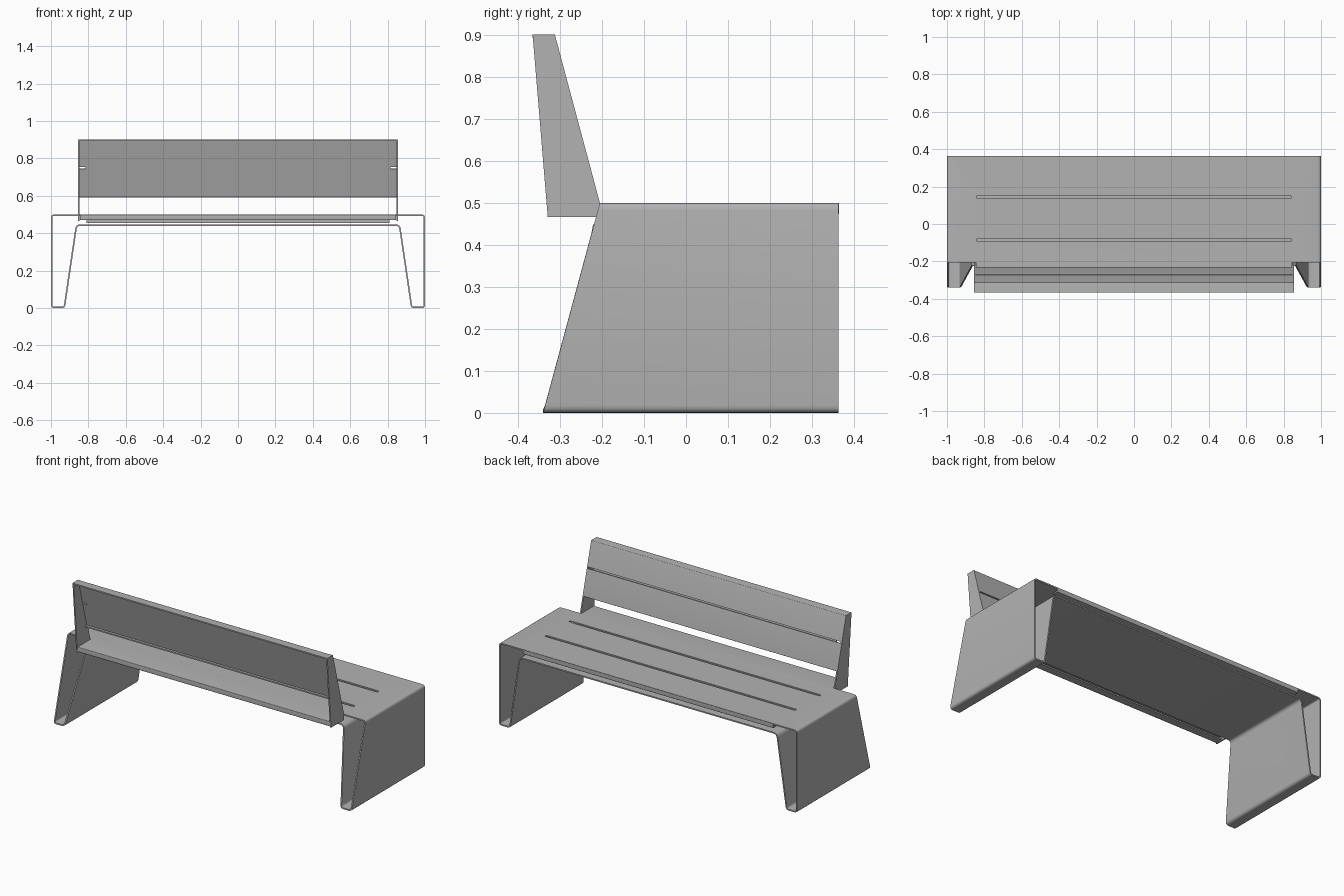
import bpy
import bmesh
import math
from mathutils import Vector

if "Cube" in bpy.data.objects:
    bpy.data.objects.remove(bpy.data.objects["Cube"], do_unlink=True)

steel = bpy.data.materials.new("grey_steel")
steel.use_nodes = True
GREY = (0.45, 0.45, 0.45, 1)
steel.diffuse_color = GREY
steel.node_tree.nodes["Principled BSDF"].inputs["Base Color"].default_value = GREY

THICK = 0.008
FRONT = 0.363
SLOTS = (0.145, -0.085)


def activate(obj):
    bpy.ops.object.select_all(action='DESELECT')
    obj.select_set(True)
    bpy.context.view_layer.objects.active = obj


def add_object(name, bm):
    mesh = bpy.data.meshes.new(name)
    bm.to_mesh(mesh)
    bm.free()
    mesh.materials.append(steel)
    obj = bpy.data.objects.new(name, mesh)
    bpy.context.collection.objects.link(obj)
    return obj


def rounded(points, radius, closed, steps=4):
    """Round the corners of a 2D path."""
    pts = [Vector(p) for p in points]
    path = []
    for i, p in enumerate(pts):
        if not closed and i in (0, len(pts) - 1):
            path.append(p)
            continue
        before, after = pts[i - 1], pts[(i + 1) % len(pts)]
        a = p + (before - p).normalized() * radius
        b = p + (after - p).normalized() * radius
        for s in range(steps + 1):
            t = s / steps
            path.append(a * (1 - t) ** 2 + p * 2 * t * (1 - t) + b * t * t)
    return path


def sheet(name, path, start, end, closed=False, thick=THICK):
    """Folded sheet: sweep a path between two edges, then thicken it inwards."""
    bm = bmesh.new()
    rows = [(bm.verts.new(start(p)), bm.verts.new(end(p))) for p in path]
    pairs = list(zip(rows, rows[1:])) + ([(rows[-1], rows[0])] if closed else [])
    for (a, b), (c, d) in pairs:
        bm.faces.new((a, c, d, b))
    obj = add_object(name, bm)
    solid = obj.modifiers.new("thickness", 'SOLIDIFY')
    solid.thickness = thick
    solid.offset = -1
    activate(obj)
    bpy.ops.object.modifier_apply(modifier=solid.name)
    bpy.ops.object.shade_smooth_by_angle(angle=math.radians(35))
    return obj


def cross_sheet(name, points, half, radius=0.004, thick=THICK):
    """Sheet with a y-z profile running across the bench."""
    return sheet(name, rounded(points, radius, False),
                 lambda p: (-half, p.x, p.y), lambda p: (half, p.x, p.y), thick=thick)


def box(name, centre, size):
    bm = bmesh.new()
    bmesh.ops.create_cube(bm, size=1)
    for v in bm.verts:
        v.co = Vector(c + s * k for c, s, k in zip(centre, size, v.co))
    return add_object(name, bm)


# Seat and legs: one folded loop with a slanting rear edge
half_loop = [(-0.86, 0.44), (-0.925, 0), (-1, 0), (-1, 0.5)]
loop = half_loop + [(-x, z) for x, z in reversed(half_loop)]
body = sheet("seat_and_legs", rounded(loop, 0.018, True),
             lambda p: (p.x, -0.205 - (0.5 - p.y) * 0.27, p.y),
             lambda p: (p.x, FRONT, p.y), closed=True)

# Long slots cut through the seat
for y in SLOTS:
    cutter = box("slot_cutter", (0, y, 0.5), (1.68, 0.016, 0.05))
    cutter.hide_render = True
    cut = body.modifiers.new("slot", 'BOOLEAN')
    cut.operation = 'DIFFERENCE'
    cut.solver = 'EXACT'
    cut.object = cutter
    activate(body)
    bpy.ops.object.modifier_apply(modifier=cut.name)
    bpy.data.objects.remove(cutter, do_unlink=True)

# Stiffening lips below the slots
for y in SLOTS:
    for side in (-1, 1):
        box("slot_lip", (0, y + side * 0.008, 0.475), (1.62, 0.005, 0.038))

# Front and rear seat folds
cross_sheet("front_seat_fold", [(FRONT - 0.035, 0.472), (FRONT + 0.001, 0.472),
                                (FRONT + 0.001, 0.498)], 0.84)
cross_sheet("rear_seat_fold", [(-0.2, 0.5), (-0.328, 0.5), (-0.328, 0.47),
                               (-0.28, 0.47)], 0.846)


# Backrest: two slanted panels with a narrow gap and a backing plate
def back_point(z, inset=0.0):
    return (-0.205 - (z - 0.5) * 0.2675 - inset, z)


cross_sheet("lower_back_panel", [(-0.255, 0.592), back_point(0.592), back_point(0.746)], 0.848)
cross_sheet("upper_back_panel", [back_point(0.755), back_point(0.9), (-0.365, 0.9)], 0.848)
cross_sheet("back_panel_backing", [back_point(0.605, 0.008), back_point(0.87, 0.008)],
            0.815, thick=0.005)

# Backrest side plates, reaching down to the seat
outline = [(-0.365, 0.9), (-0.312, 0.9), (-0.205, 0.5), (-0.205, 0.466), (-0.329, 0.466)]
for side, word in ((1, "left"), (-1, "right")):
    bm = bmesh.new()
    face = bm.faces.new([bm.verts.new((side * 0.847, y, z)) for y, z in outline])
    grown = bmesh.ops.extrude_face_region(bm, geom=[face])
    for v in grown["geom"]:
        if isinstance(v, bmesh.types.BMVert):
            v.co.x += side * THICK
    bmesh.ops.recalc_face_normals(bm, faces=bm.faces)
    add_object(word + "_back_bracket", bm)
